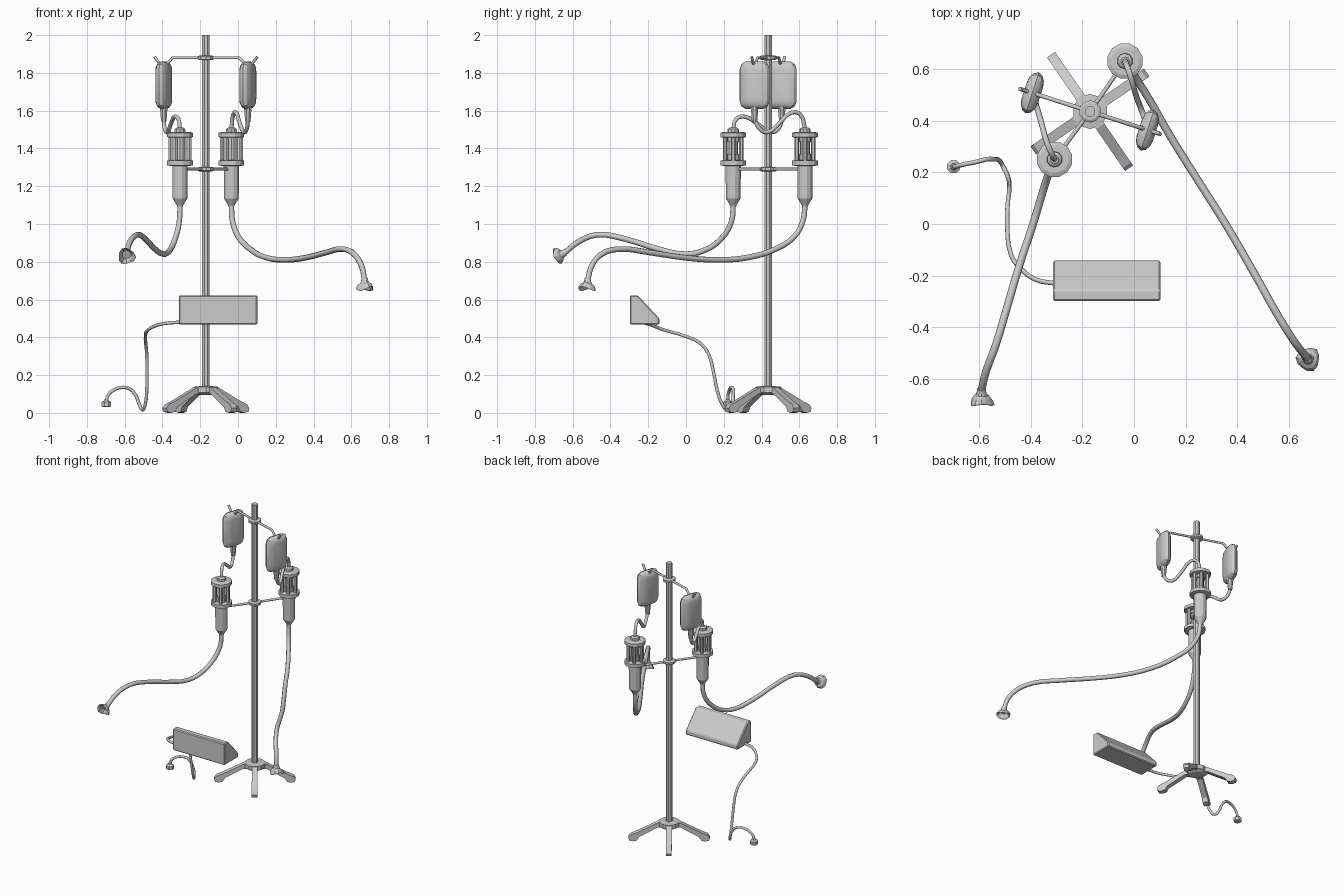
import bpy, bmesh, math
from mathutils import Vector, Matrix

grey = bpy.data.materials.new("plain grey")
grey.diffuse_color = (0.6, 0.6, 0.6, 1)
PX, PY = -0.17, 0.435                      # pole position


def finish(bm, name, matrix=Matrix(), smooth=None):
    bmesh.ops.recalc_face_normals(bm, faces=bm.faces)
    me = bpy.data.meshes.new(name)
    bm.to_mesh(me)
    bm.free()
    me.transform(matrix)
    me.materials.append(grey)
    ob = bpy.data.objects.new(name, me)
    bpy.context.collection.objects.link(ob)
    if smooth:
        bpy.ops.object.select_all(action='DESELECT')
        ob.select_set(True)
        bpy.context.view_layer.objects.active = ob
        bpy.ops.object.shade_smooth_by_angle(angle=math.radians(smooth))
    return ob


def loft(rings, name, matrix=Matrix(), smooth=None):
    """Skin a list of equally sized point rings, capping both ends."""
    bm = bmesh.new()
    vs = [[bm.verts.new(p) for p in ring] for ring in rings]
    n = len(vs[0])
    for a, b in zip(vs, vs[1:]):
        for i in range(n):
            j = (i + 1) % n
            bm.faces.new((a[i], a[j], b[j], b[i]))
    bm.faces.new(vs[0])
    bm.faces.new(vs[-1])
    return finish(bm, name, matrix, smooth)


def lathe(profile, name, x, y, n=12, smooth=None):
    ang = [2 * math.pi * (i + 0.5) / n for i in range(n)]
    rings = [[(r * math.cos(a), r * math.sin(a), z) for a in ang] for r, z in profile]
    return loft(rings, name, Matrix.Translation((x, y, 0)), smooth)


def tube(points, radius, name, handle='AUTO'):
    cu = bpy.data.curves.new(name, 'CURVE')
    cu.dimensions = '3D'
    cu.bevel_depth, cu.bevel_resolution = radius, 2
    cu.use_fill_caps = True
    cu.resolution_u = 3
    sp = cu.splines.new('BEZIER')
    sp.bezier_points.add(len(points) - 1)
    for bp, p in zip(sp.bezier_points, points):
        bp.co = p
        bp.handle_left_type = bp.handle_right_type = handle
    ob = bpy.data.objects.new(name, cu)
    bpy.context.collection.objects.link(ob)
    cu.materials.append(grey)
    bpy.ops.object.select_all(action='DESELECT')
    ob.select_set(True)
    bpy.context.view_layer.objects.active = ob
    bpy.ops.object.convert(target='MESH')
    return ob


# Pole, hub and collars
lathe([(0.021, 0.1), (0.021, 2.0)], "pole", PX, PY, 8)
lathe([(0.045, 0.095), (0.068, 0.108), (0.068, 0.138), (0.03, 0.142)], "base_hub", PX, PY, 10)
for z, nm in ((1.88, "upper_collar"), (1.29, "lower_collar")):
    lathe([(0.034, z - 0.013), (0.043, z - 0.008), (0.043, z + 0.008), (0.034, z + 0.013)],
          nm, PX, PY, 10)

# Four splayed legs with rounded feet
leg = [(0.03, 0.136), (0.07, 0.134), (0.215, 0.06), (0.252, 0.045), (0.266, 0.025),
       (0.26, 0.006), (0.235, 0.0), (0.21, 0.006), (0.195, 0.032), (0.075, 0.1), (0.03, 0.1)]
for k in range(4):
    m = Matrix.Translation((PX, PY, 0)) @ Matrix.Rotation(math.radians(34.5 + 90 * k), 4, 'Z')
    loft([[(r, w, z) for r, z in leg] for w in (-0.019, 0.019)], f"leg_{k + 1}", m)

# Upper hanger bar, hooked at both ends
D = Vector((0.952, -0.306, 0))
half = [(0.185, 1.88), (0.212, 1.852), (0.234, 1.842), (0.258, 1.85), (0.285, 1.885)]
path = [(-s, z) for s, z in reversed(half)] + half
tube([Vector((PX, PY, z)) + D * s for s, z in path], 0.008, "hanger_bar", 'VECTOR')

# Fluid bags: chamfered outlines stacked through the lens-shaped thickness,
# with the broad side facing along the hanger bar
cut = [(0.083, 0.085), (0.073, 0.112), (0.05, 0.125)]
quarter = cut + [(-x, z) for x, z in reversed(cut)]
outline = quarter + [(-x, -z) for x, z in quarter]
layers = [(-0.033, 0.4), (-0.029, 0.68), (-0.017, 0.9), (0, 1), (0.017, 0.9), (0.029, 0.68), (0.033, 0.4)]
bags = {"left": (-0.393, 0.507), "right": (0.052, 0.363)}
for side, (x, y) in bags.items():
    m = Matrix.Translation((x, y, 1.735)) @ Matrix.Rotation(math.radians(72.2), 4, 'Z')
    loft([[(u * s, t, v * (s + 1) / 2) for u, v in outline] for t, s in layers],
         f"{side}_bag", m, 30)
    lathe([(0.014, 1.54), (0.017, 1.56), (0.02, 1.6), (0.026, 1.63)], f"{side}_bag_neck", x, y, 8)

# Pumps: caged chamber, cylinder and nozzle
pumps = {"left": (-0.307, 0.25), "right": (-0.035, 0.63)}
for side, (x, y) in pumps.items():
    lathe([(0.014, 1.09), (0.018, 1.10), (0.04, 1.135), (0.042, 1.30), (0.042, 1.315)],
          f"{side}_pump_cylinder", x, y, 12)
    lathe([(0.055, 1.308), (0.07, 1.311), (0.07, 1.335), (0.055, 1.338)], f"{side}_lower_disc", x, y, 12)
    lathe([(0.055, 1.457), (0.07, 1.46), (0.07, 1.482), (0.055, 1.488)], f"{side}_upper_disc", x, y, 12)
    lathe([(0.033, 1.33), (0.033, 1.37), (0.026, 1.37), (0.026, 1.435), (0.033, 1.435), (0.033, 1.465)],
          f"{side}_chamber", x, y, 10)
    lathe([(0.031, 1.485), (0.029, 1.503), (0.016, 1.512)], f"{side}_pump_cap", x, y, 10)
    for k in range(6):
        a = math.radians(60 * k)
        lathe([(0.012, 1.33), (0.012, 1.465)], f"{side}_cage_rod_{k + 1}",
              x + 0.05 * math.cos(a), y + 0.05 * math.sin(a), 6)
tube([(*pumps["left"], 1.29), (PX, PY, 1.29), (*pumps["right"], 1.29)], 0.008, "pump_bar")

# Feed tubes from bags to pumps
tube([(-0.393, 0.507, 1.55), (-0.388, 0.49, 1.505), (-0.375, 0.45, 1.485), (-0.355, 0.38, 1.53),
      (-0.335, 0.31, 1.568), (-0.315, 0.265, 1.555), (-0.307, 0.25, 1.5)], 0.011, "left_feed_tube")
tube([(0.052, 0.363, 1.55), (0.047, 0.39, 1.505), (0.033, 0.43, 1.485), (0.01, 0.49, 1.53),
      (-0.01, 0.56, 1.59), (-0.025, 0.605, 1.58), (-0.035, 0.63, 1.5)], 0.011, "right_feed_tube")

# Long hoses
tube([(-0.307, 0.25, 1.1), (-0.311, 0.24, 1.01), (-0.335, 0.18, 0.915), (-0.36, 0.10, 0.862),
      (-0.39, 0.0, 0.84), (-0.44, -0.15, 0.868), (-0.49, -0.32, 0.92), (-0.535, -0.47, 0.943),
      (-0.572, -0.57, 0.905), (-0.59, -0.645, 0.845)], 0.015, "left_hose")
tube([(-0.035, 0.63, 1.1), (-0.03, 0.62, 1.02), (0.0, 0.575, 0.935), (0.06, 0.48, 0.87),
      (0.14, 0.34, 0.825), (0.24, 0.18, 0.81), (0.36, -0.01, 0.822), (0.47, -0.2, 0.85),
      (0.56, -0.36, 0.867), (0.62, -0.455, 0.835), (0.657, -0.503, 0.77), (0.67, -0.52, 0.7)],
     0.015, "right_hose")

# Flared face masks at the hose ends
cup = [(0.017, 0), (0.019, 0.014), (0.023, 0.025), (0.036, 0.034), (0.045, 0.05),
       (0.045, 0.057), (0.036, 0.052), (0.024, 0.03)]
for side, loc, axis in (("left", (-0.59, -0.638, 0.85), (0, -1, -0.45)),
                        ("right", (0.67, -0.52, 0.712), (0.08, -0.06, -1))):
    rings = []
    for r, h in cup:
        ring = []
        for i in range(12):
            a = 2 * math.pi * i / 12
            wave = 0.009 * math.cos(2 * a) * h / 0.05
            rr = r * (1 + 0.1 * math.cos(3 * a) * h / 0.05)
            ring.append((rr * math.cos(a), rr * math.sin(a), h + wave))
        rings.append(ring)
    m = Matrix.Translation(loc) @ Vector(axis).to_track_quat('Z', 'Y').to_matrix().to_4x4()
    loft(rings, f"{side}_mask", m)

# Control box with sloped back
prof = [(-0.297, 0.467), (-0.297, 0.622), (-0.255, 0.622), (-0.141, 0.50), (-0.141, 0.467)]
box = loft([[(x, y, z) for y, z in prof] for x in (-0.313, 0.102)], "control_box")
bev = box.modifiers.new("edge chamfer", 'BEVEL')
bev.width, bev.segments = 0.006, 1

# Power cable and plug
tube([(-0.30, -0.23, 0.48), (-0.38, -0.215, 0.475), (-0.44, -0.17, 0.46), (-0.475, -0.12, 0.44),
      (-0.49, 0, 0.405), (-0.488, 0.08, 0.365), (-0.483, 0.12, 0.31), (-0.482, 0.145, 0.22),
      (-0.483, 0.165, 0.12), (-0.49, 0.19, 0.05), (-0.505, 0.22, 0.016), (-0.52, 0.245, 0.04),
      (-0.54, 0.25, 0.09), (-0.57, 0.25, 0.125), (-0.61, 0.24, 0.135), (-0.66, 0.23, 0.12),
      (-0.69, 0.222, 0.09), (-0.697, 0.222, 0.055)], 0.009, "power_cable")
lathe([(0.022, 0.032), (0.027, 0.035), (0.027, 0.058), (0.016, 0.064), (0.012, 0.072)],
      "power_plug", -0.697, 0.222, 8)
